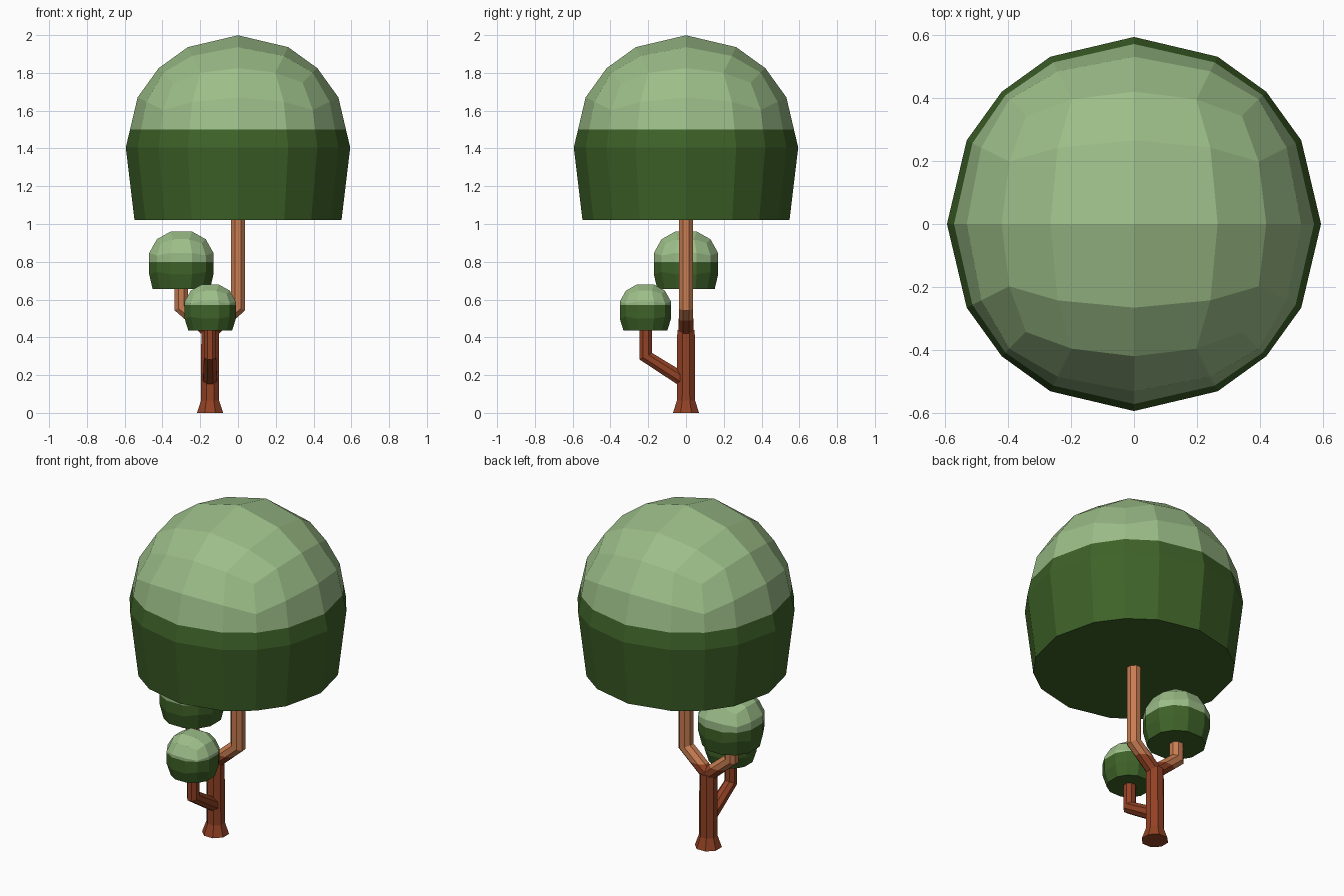
import bpy, bmesh, math
from mathutils import Vector

if "Cube" in bpy.data.objects:
    bpy.data.objects.remove(bpy.data.objects["Cube"])


def material(name, rgb):
    m = bpy.data.materials.new(name)
    m.diffuse_color = (*rgb, 1)
    m.use_nodes = True
    m.node_tree.nodes["Principled BSDF"].inputs["Base Color"].default_value = m.diffuse_color
    return m


LIGHT_GREEN = material("light leaf green", (0.33, 0.51, 0.246))
DARK_GREEN = material("dark leaf green", (0.048, 0.122, 0.021))
LIGHT_BARK = material("light bark", (0.578, 0.205, 0.084))
DARK_BARK = material("dark bark", (0.29, 0.054, 0.018))


def finish(bm, name, low, high, split):
    """Cut at the colour line, then colour faces by height."""
    bmesh.ops.bisect_plane(bm, geom=bm.verts[:] + bm.edges[:] + bm.faces[:],
                           plane_co=(0, 0, split), plane_no=(0, 0, 1))
    bmesh.ops.recalc_face_normals(bm, faces=bm.faces[:])
    for f in bm.faces:
        f.material_index = int(f.calc_center_median().z > split)
    mesh = bpy.data.meshes.new(name)
    bm.to_mesh(mesh)
    bm.free()
    mesh.materials.append(low)
    mesh.materials.append(high)
    ob = bpy.data.objects.new(name, mesh)
    bpy.context.collection.objects.link(ob)
    return ob


def canopy(name, centre, radius, n, bottom_z, bottom_r, split):
    """Ball made from an n x n divided cube, with a flat, tapered underside."""
    c = Vector(centre)
    bm = bmesh.new()
    bmesh.ops.create_cube(bm, size=2)
    bmesh.ops.subdivide_edges(bm, edges=bm.edges[:], cuts=n - 1, use_grid_fill=True)
    bmesh.ops.delete(bm, geom=[v for v in bm.verts if v.co.z < -0.4], context='VERTS')
    for v in bm.verts:
        v.co = c + v.co.normalized() * radius
    rim = [e for e in bm.edges if e.is_boundary]
    new = bmesh.ops.extrude_edge_only(bm, edges=rim)["geom"]
    for v in (g for g in new if isinstance(g, bmesh.types.BMVert)):
        d = Vector((v.co.x - c.x, v.co.y - c.y, 0)).normalized() * bottom_r
        v.co = (c.x + d.x, c.y + d.y, bottom_z)
    low = [e for e in bm.edges if e.is_boundary]
    bmesh.ops.edgeloop_fill(bm, edges=low)
    return finish(bm, name, DARK_GREEN, LIGHT_GREEN, split)


def limb(name, points, radii, normal, split, sides=8):
    """Octagonal tube with mitred bends along a flat path."""
    pts, n = [Vector(p) for p in points], Vector(normal)
    bm = bmesh.new()
    rings = []
    for i, p in enumerate(pts):
        a = (p - pts[max(i - 1, 0)]).normalized()
        b = (pts[min(i + 1, len(pts) - 1)] - p).normalized()
        t = (a + b).normalized()
        stretch = 1 / max(t.dot(a), t.dot(b))
        side = n.cross(t) * stretch
        ring = []
        for k in range(sides):
            w = math.tau * (k + 0.5) / sides
            ring.append(bm.verts.new(p + (side * math.cos(w) + n * math.sin(w)) * radii[i]))
        rings.append(ring)
    for r0, r1 in zip(rings, rings[1:]):
        for k in range(sides):
            j = (k + 1) % sides
            bm.faces.new((r0[k], r0[j], r1[j], r1[k]))
    bm.faces.new(rings[0])
    bm.faces.new(rings[-1])
    return finish(bm, name, DARK_BARK, LIGHT_BARK, split)


# Foliage
canopy("main_canopy", (0, 0, 1.405), 0.594, 4, 1.02, 0.548, 1.5)
canopy("side_canopy", (-0.30, 0, 0.79), 0.188, 3, 0.655, 0.16, 0.80)
canopy("front_canopy", (-0.147, -0.215, 0.544), 0.15, 3, 0.435, 0.122, 0.572)

# Trunk with flared foot, and its forks
limb("trunk", [(-0.148, 0, 0), (-0.148, 0, 0.065), (-0.148, 0, 0.44)],
     [0.075, 0.052, 0.05], (0, 1, 0), 0.49)
limb("main_branch", [(-0.148, 0, 0.43), (0, 0, 0.56), (0, 0, 1.04)],
     [0.042, 0.041, 0.041], (0, 1, 0), 0.49)
limb("side_branch", [(-0.148, 0, 0.43), (-0.30, 0, 0.56), (-0.30, 0, 0.67)],
     [0.042, 0.039, 0.039], (0, 1, 0), 0.49)
limb("front_branch", [(-0.148, 0, 0.165), (-0.148, -0.213, 0.30), (-0.148, -0.213, 0.45)],
     [0.04, 0.035, 0.035], (1, 0, 0), 0.49)
